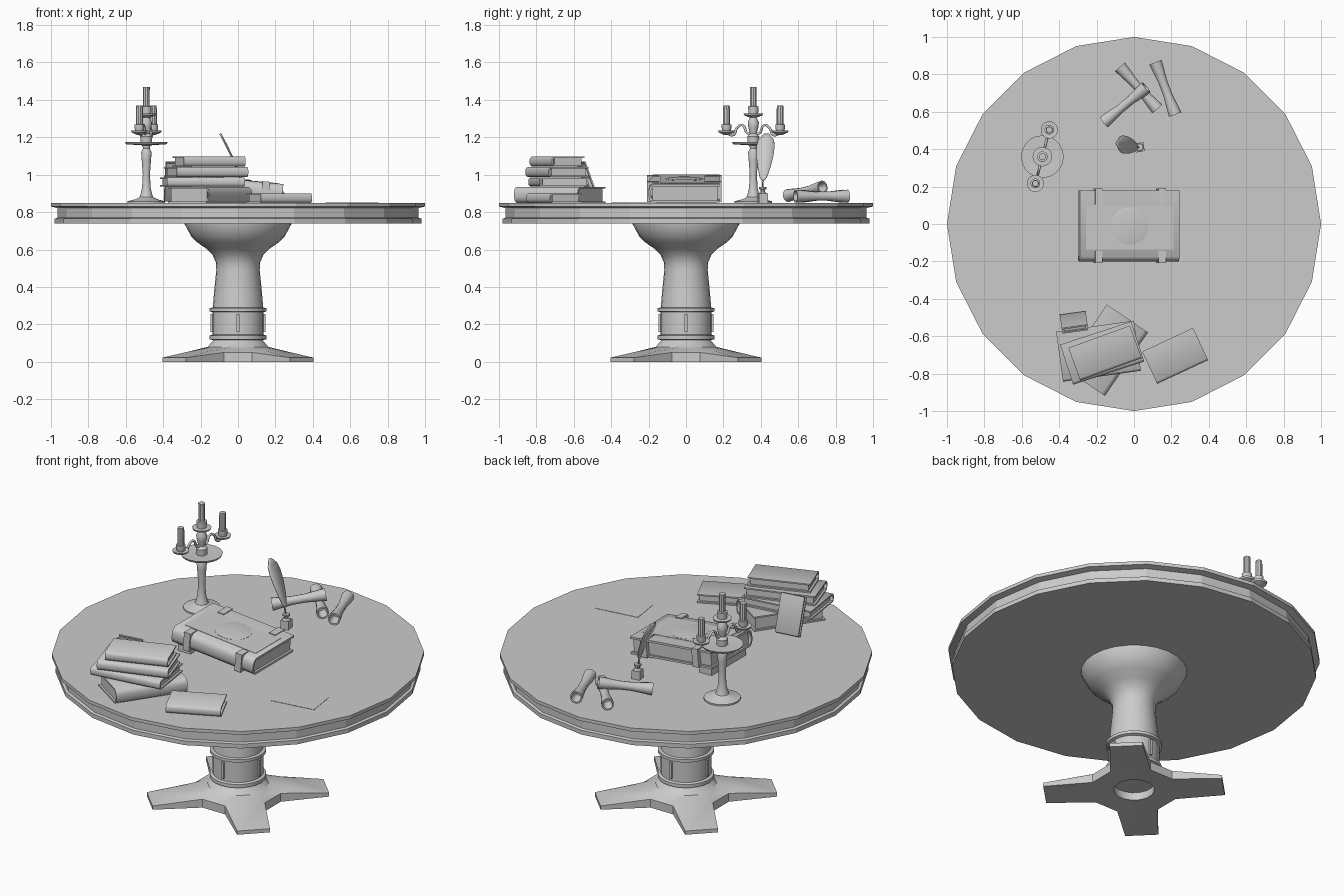
import bpy, bmesh
from math import sin, cos, radians, pi
from mathutils import Matrix, Vector

if "Cube" in bpy.data.objects:
    bpy.data.objects.remove(bpy.data.objects["Cube"])

TOP = 0.85  # table surface height


def finish(name, bm, M=None, smooth=None):
    bmesh.ops.recalc_face_normals(bm, faces=bm.faces)
    me = bpy.data.meshes.new(name)
    bm.to_mesh(me)
    bm.free()
    if smooth:
        me.shade_smooth()
        me.set_sharp_from_angle(angle=radians(smooth))
    ob = bpy.data.objects.new(name, me)
    bpy.context.collection.objects.link(ob)
    if M is not None:
        ob.matrix_world = M
    return ob


def skin(bm, rings):
    loops = [[bm.verts.new(p) for p in r] for r in rings]
    n = len(loops[0])
    for a, b in zip(loops, loops[1:]):
        for i in range(n):
            j = (i + 1) % n
            bm.faces.new((a[i], a[j], b[j], b[i]))
    bm.faces.new(loops[0])
    bm.faces.new(loops[-1])


def lathe(name, profile, segs=20, M=None, smooth=35):
    bm = bmesh.new()
    skin(bm, [[(r * cos(2 * pi * i / segs), r * sin(2 * pi * i / segs), z)
               for i in range(segs)] for r, z in profile])
    return finish(name, bm, M, smooth)


def box(name, lo, hi, M=None):
    bm = bmesh.new()
    skin(bm, [[(lo[0], lo[1], z), (hi[0], lo[1], z), (hi[0], hi[1], z), (lo[0], hi[1], z)]
              for z in (lo[2], hi[2])])
    return finish(name, bm, M)


def place(x, y, z, deg=0):
    return Matrix.Translation((x, y, z)) @ Matrix.Rotation(radians(deg), 4, 'Z')


def book(name, L, W, T, M, t=0.008):
    # C-shaped cover with a rounded spine on local -y, plus an inset page block
    h, b = W / 2, T * 0.25
    prof = [(h, 0), (b - h, 0), (0.06 * T - h, .15 * T), (-h, .35 * T), (-h, .65 * T),
            (0.06 * T - h, .85 * T), (b - h, T), (h, T), (h, T - t), (b - h, T - t),
            (t - h, .65 * T), (t - h, .35 * T), (b - h, t), (h, t)]
    bm = bmesh.new()
    skin(bm, [[(x, y, z) for y, z in prof] for x in (-L / 2, L / 2)])
    finish(name + "_cover", bm, M, 40)
    box(name + "_pages", (.012 - L / 2, .02 - h, t), (L / 2 - .012, h - .012, T - t), M)


# Table top
lathe("table_top", [(.98, .74), (.98, .765), (.965, .77), (.965, .822), (1, .83), (1, TOP)], 20, smooth=10)

# Pedestal
lathe("pedestal", [(.13, .07), (.132, .115), (.152, .12), (.152, .14), (.137, .145), (.137, .265),
                   (.152, .27), (.152, .287), (.135, .29), (.128, .37), (.116, .49), (.118, .53),
                   (.135, .57), (.17, .605), (.22, .64), (.25, .67), (.285, .735), (.285, .745)], 24)
for k in range(4):
    box("pedestal_rib", (.13, -.008, .16), (.146, .008, .255), place(0, 0, 0, 90 * k))

# Four-armed foot, hollow in the middle underneath
arm = ((-27, .24), (-10.5, .49), (10.5, .49), (27, .24))
mid = ((-27, .205), (-14, .29), (14, .29), (27, .205))
even = (-33.75, -11.25, 11.25, 33.75)


def star(pts, zs):
    return [(r * cos(radians(45 + 90 * k + a)), r * sin(radians(45 + 90 * k + a)), z)
            for k in range(4) for (a, r), z in zip(pts, zs)]


def circ(r, z):
    return star([(a, r) for a in even], [z] * 4)


bm = bmesh.new()
skin(bm, [circ(.11, .05), circ(.11, .005), star(arm, [0.0] * 4), star(arm, (.05, .022, .022, .05)),
          star(mid, (.065, .058, .058, .065)), circ(.165, .08), circ(.135, .115)])
finish("pedestal_foot", bm, None, 35)

# Stacked books: size, then place
book("stack_book_1", .41, .265, .085, place(-.15, -.675, TOP, 56))
book("stack_book_2", .42, .27, .05, place(-.19, -.68, TOP + .086, 8))
book("stack_book_3", .40, .225, .055, place(-.17, -.69, TOP + .137, 18))
book("stack_book_4", .35, .185, .052, place(-.155, -.69, TOP + .195, 20))
book("loose_book", .30, .19, .05, place(.22, -.705, TOP, 25))
book("leaning_book", .14, .22, .032,
     place(-.325, -.495, TOP + .112, 8) @ Matrix.Translation((0, -.03, 0))
     @ Matrix.Rotation(radians(110), 4, 'X') @ Matrix.Translation((0, 0, -.016)))

# Large central book, propped up at its left end
B = Matrix.Translation((-.033, -.01, .876)) @ Matrix.Rotation(radians(5.5), 4, 'Y')
book("large_book", .535, .38, .1, B, .012)
for x in (-.165, .175):
    for lo, hi in ((-.198, -.135), (.115, .2)):
        box("large_book_strap", (x - .02, lo, -.002), (x + .02, hi, .105), B)
box("large_book_panel", (-.235, -.125, .095), (.235, .11, .102), B)
lathe("large_book_emblem", [(.1, .098), (.1, .103), (.085, .106)], 20, B)
box("large_book_prop", (-.28, -.16, TOP), (-.2, .16, .893))

# Candelabra
C = place(-.49, .36, 0)
lathe("candelabra_stem", [(.1, .85), (.1, .858), (.06, .868), (.036, .88), (.03, .9), (.023, .93),
                          (.019, 1.0), (.025, 1.08), (.028, 1.12), (.018, 1.14), (.022, 1.157),
                          (.108, 1.163), (.114, 1.175), (.1, 1.175), (.03, 1.17), (.032, 1.205),
                          (.018, 1.22), (.027, 1.255), (.03, 1.28), (.018, 1.305), (.048, 1.317),
                          (.052, 1.327), (.026, 1.328), (.028, 1.365), (.018, 1.367)], 20, C)
lathe("middle_candle", [(.018, 1.36), (.018, 1.45), (.019, 1.47)], 10, C)
for deg in (75.5, 255.5):
    A = C @ Matrix.Rotation(radians(deg), 4, 'Z')
    cu = bpy.data.curves.new("candelabra_arm", 'CURVE')
    cu.dimensions = '3D'
    cu.bevel_depth, cu.bevel_resolution, cu.resolution_u = .007, 1, 4
    sp = cu.splines.new('BEZIER')
    pts = [(0, 1.23), (.03, 1.22), (.06, 1.265), (.09, 1.25), (.11, 1.212), (.148, 1.222)]
    sp.bezier_points.add(len(pts) - 1)
    for p, (s, z) in zip(sp.bezier_points, pts):
        p.co = (s, 0, z)
        p.handle_left_type = p.handle_right_type = 'AUTO'
    ob = bpy.data.objects.new("candelabra_arm", cu)
    bpy.context.collection.objects.link(ob)
    ob.matrix_world = A
    D = A @ Matrix.Translation((.148, 0, 0))
    lathe("candle_dish", [(.012, 1.212), (.042, 1.226), (.046, 1.236), (.022, 1.234),
                          (.026, 1.25), (.026, 1.268), (.019, 1.27)], 16, D)
    lathe("side_candle", [(.019, 1.26), (.019, 1.35), (.017, 1.37)], 10, D)

# Ink pot and quill
P = place(.03, .41, TOP, 10)
box("ink_pot", (-.024, -.024, 0), (.024, .024, .05), P)
lathe("ink_pot_neck", [(.022, .05), (.012, .058), (.012, .07), (.02, .073), (.02, .084)], 10, P)
bm = bmesh.new()
prev = None
for t, w in ((0, .003), (.18, .004), (.25, .02), (.4, .033), (.6, .045), (.78, .049), (.9, .042), (1, .014)):
    x, y, z = .025 - .125 * t ** 1.34, .408 + .022 * t, .91 + .308 * t
    row = [bm.verts.new((x + dx, y + s * w, z)) for s, dx in ((-1, .008), (0, 0), (1, .008))]
    if prev:
        for i in (0, 1):
            bm.faces.new((prev[i], prev[i + 1], row[i + 1], row[i]))
    prev = row
quill = finish("quill_feather", bm, None, 40)
sol = quill.modifiers.new("thickness", 'SOLIDIFY')
sol.thickness = .004

# Rolled scrolls with flared, hollow ends
for a, b in (((-.075, .84, .885), (.125, .615, .885)),
             ((.115, .865, .885), (.22, .585, .885)),
             ((-.16, .545, .888), (.065, .73, .935))):
    a, b = Vector(a), Vector(b)
    h = (b - a).length / 2
    M = Matrix.Translation((a + b) / 2) @ (b - a).to_track_quat('Z', 'Y').to_matrix().to_4x4()
    half = [(.014, .6), (.027, 1), (.035, 1), (.031, .7), (.024, .25)]
    prof = [(r, -f * h) for r, f in half] + [(r, f * h) for r, f in reversed(half)]
    lathe("scroll", prof, 12, M)

# Loose sheet of paper
box("paper_sheet", (-.13, -.09, 0), (.13, .09, .002), place(.61, -.29, TOP, 8))
